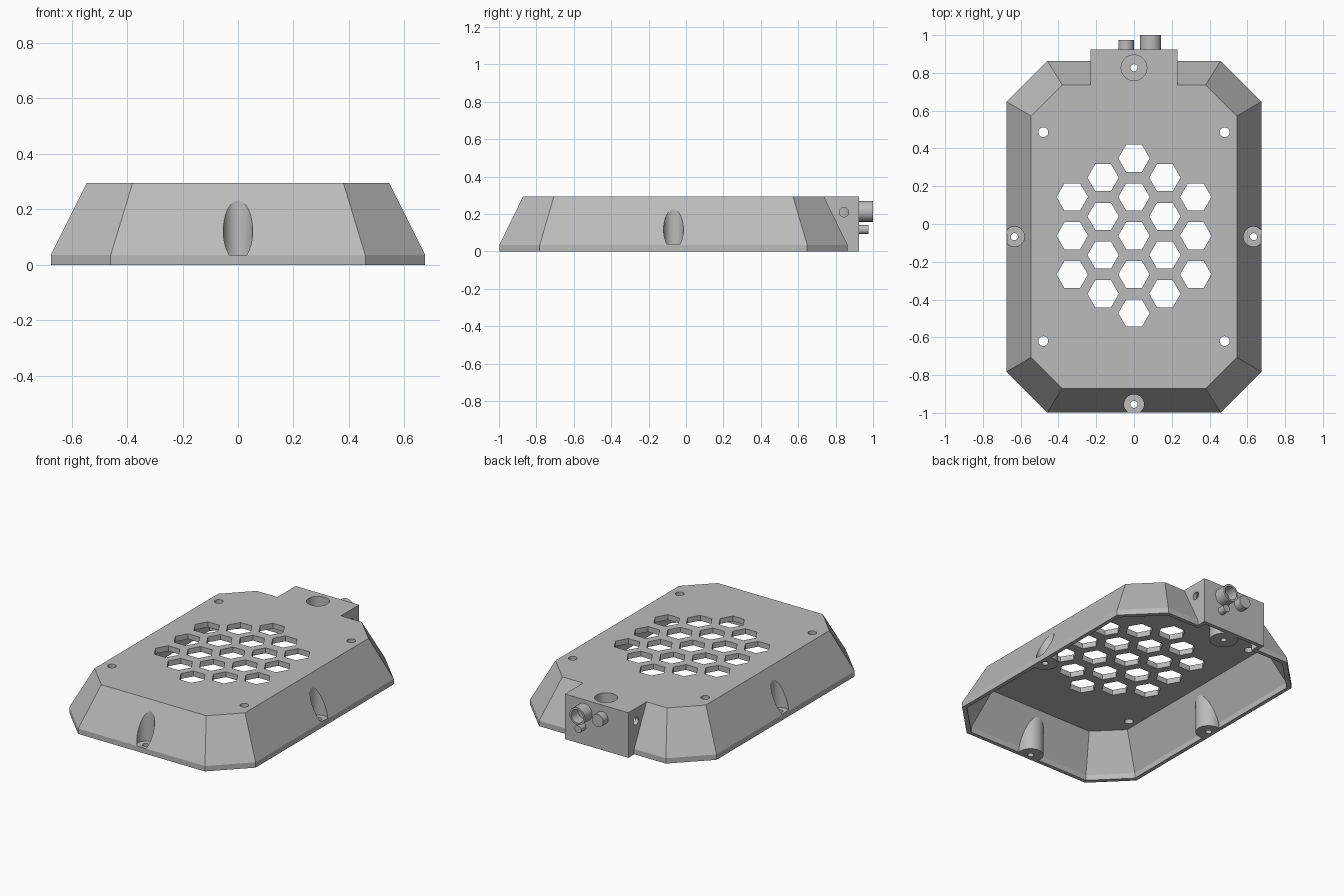
import bpy, bmesh, math
from mathutils import Matrix, Vector

cube = bpy.data.objects.get("Cube")
if cube:
    bpy.data.objects.remove(cube, do_unlink=True)

MID_Y = -0.067   # centre of the octagonal cover
TOP = 0.295

grey = bpy.data.materials.new("plain grey")
grey.use_nodes = True
COLOUR = (0.5, 0.5, 0.5, 1)
grey.diffuse_color = COLOUR
for node in grey.node_tree.nodes:
    if node.type == 'BSDF_PRINCIPLED':
        node.inputs["Base Color"].default_value = COLOUR


def to_object(name, bm):
    bmesh.ops.recalc_face_normals(bm, faces=bm.faces)
    mesh = bpy.data.meshes.new(name)
    bm.to_mesh(mesh)
    bm.free()
    mesh.materials.append(grey)
    obj = bpy.data.objects.new(name, mesh)
    bpy.context.collection.objects.link(obj)
    return obj


def octagon_solid(name, levels):
    """Loft through octagons; each level is z, half width, half length, corner cut."""
    bm = bmesh.new()
    rings = []
    for z, w, l, c in levels:
        pts = [(w - c, -l), (w, c - l), (w, l - c), (w - c, l),
               (c - w, l), (-w, l - c), (-w, c - l), (c - w, -l)]
        rings.append([bm.verts.new((x, y + MID_Y, z)) for x, y in pts])
    for low, high in zip(rings, rings[1:]):
        for i in range(8):
            j = (i + 1) % 8
            bm.faces.new((low[i], low[j], high[j], high[i]))
    bm.faces.new(rings[0][::-1])
    bm.faces.new(rings[-1])
    return to_object(name, bm)


def block(name, x0, x1, y0, y1, z0, z1):
    bm = bmesh.new()
    size = Matrix.Diagonal((x1 - x0, y1 - y0, z1 - z0, 1))
    centre = Matrix.Translation(((x0 + x1) / 2, (y0 + y1) / 2, (z0 + z1) / 2))
    bmesh.ops.create_cube(bm, size=1, matrix=centre @ size)
    return to_object(name, bm)


def rods(name, spots, radius, start, end, axis='Z', sides=48):
    """Separate rods at the given spots, running from start to end on the axis."""
    bm = bmesh.new()
    turn = {'Z': Matrix(), 'Y': Matrix.Rotation(math.pi / 2, 4, 'X'),
            'X': Matrix.Rotation(math.pi / 2, 4, 'Y')}[axis]
    for a, b in spots:
        m = (start + end) / 2
        place = {'Z': (a, b, m), 'Y': (a, m, b), 'X': (m, a, b)}[axis]
        # a quarter-turn offset puts hexagon corners on the x axis
        spin = Matrix.Rotation(math.pi / 2, 4, 'Z')
        bmesh.ops.create_cone(bm, cap_ends=True, segments=sides, radius1=radius,
                              radius2=radius, depth=end - start,
                              matrix=Matrix.Translation(Vector(place)) @ turn @ spin)
    return to_object(name, bm)


def combine(target, tool, operation, keep=False):
    mod = target.modifiers.new("combine", 'BOOLEAN')
    mod.operation = operation
    mod.solver = 'EXACT'
    mod.object = tool
    tool.hide_render = True
    bpy.context.view_layer.objects.active = target
    bpy.ops.object.modifier_apply(modifier=mod.name)
    if not keep:
        bpy.data.objects.remove(tool, do_unlink=True)


# Sloped cover, with its cable box at the back
OUTER = [(0, 0.675, 0.931, 0.216), (0.035, 0.675, 0.931, 0.216),
         (TOP, 0.545, 0.804, 0.165)]
cover = octagon_solid("cover", OUTER)
envelope = octagon_solid("envelope", OUTER)
combine(cover, block("cable_box", -0.23, 0.23, 0.6, 0.925, 0, TOP), 'UNION')

# Hollow inside
combine(cover, octagon_solid("cavity", [
    (-0.1, 0.65, 0.906, 0.206), (0.035, 0.65, 0.906, 0.206),
    (0.26, 0.535, 0.793, 0.161)]), 'DIFFERENCE')
combine(cover, block("box_cavity", -0.205, 0.205, 0.5, 0.9, -0.1, 0.26), 'DIFFERENCE')
combine(cover, rods("side_ports", [(0.845, 0.21)], 0.025, -0.4, 0.4, 'X'), 'DIFFERENCE')

# Screw bosses on the walls and in the cable box
WALL_SPOTS = [(0, -0.955), (0.633, MID_Y), (-0.633, MID_Y)]
BACK_SPOT = [(0, 0.827)]
bosses = rods("wall_bosses", WALL_SPOTS, 0.077, -0.05, 0.4)
combine(bosses, envelope, 'INTERSECT')
combine(cover, bosses, 'UNION')
combine(cover, rods("back_boss", BACK_SPOT, 0.083, 0, 0.28), 'UNION')

# Screwdriver recesses, then the screw holes
combine(cover, rods("wall_recesses", WALL_SPOTS, 0.053, 0.035, 0.5), 'DIFFERENCE')
combine(cover, rods("back_recess", BACK_SPOT, 0.068, 0.035, 0.5), 'DIFFERENCE')
combine(cover, rods("screw_holes", WALL_SPOTS + BACK_SPOT, 0.019, -0.1, 0.1, sides=24),
        'DIFFERENCE')

# Mounting holes near the corners of the top
corners = [(x, MID_Y + dy) for x in (-0.48, 0.48) for dy in (-0.553, 0.553)]
combine(cover, rods("mount_holes", corners, 0.026, 0.2, 0.4, sides=32), 'DIFFERENCE')

# Honeycomb vent
PITCH = 0.205
cells = []
for column in range(-2, 3):
    count = 5 - abs(column)
    for row in range(count):
        cells.append((column * 0.1635, MID_Y + 0.005 + (row - (count - 1) / 2) * PITCH))
combine(cover, rods("vent_cells", cells, 0.083, 0.2, 0.4, sides=6), 'DIFFERENCE')

# Connectors on the back of the cable box
socket = rods("large_socket", [(0.088, 0.215)], 0.056, 0.91, 1.0, 'Y')
combine(socket, rods("socket_bore", [(0.088, 0.215)], 0.044, 0.93, 1.1, 'Y'), 'DIFFERENCE')
knob = rods("round_button", [(-0.042, 0.212)], 0.041, 0.91, 0.975, 'Y')
pin = rods("small_plug", [(0.1, 0.117)], 0.024, 0.91, 0.975, 'Y')

# Smooth only the round surfaces
bpy.ops.object.select_all(action='DESELECT')
for obj in (cover, socket, knob, pin):
    obj.select_set(True)
bpy.context.view_layer.objects.active = cover
bpy.ops.object.shade_smooth_by_angle(angle=math.radians(15))
